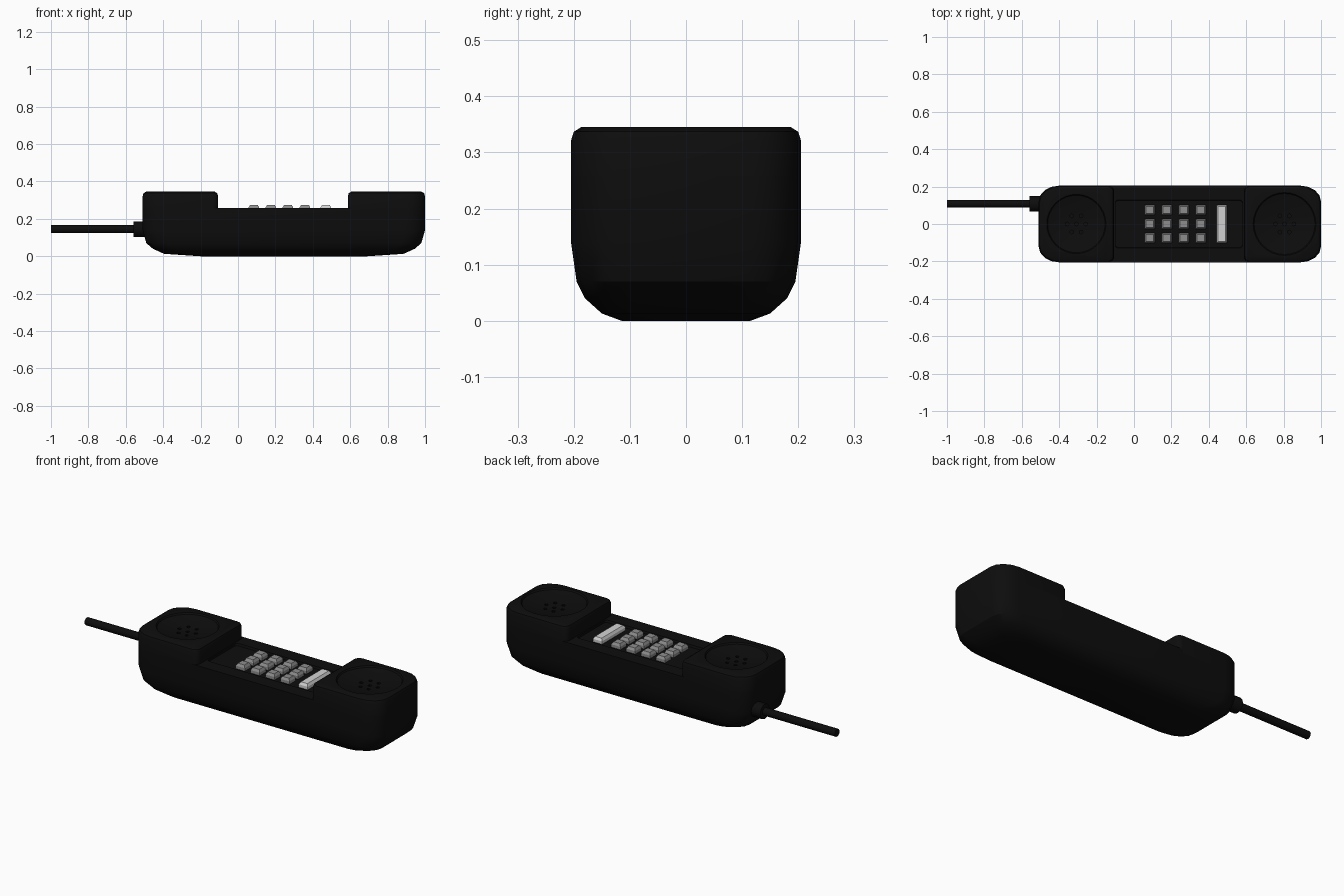
import bpy, bmesh, math
from mathutils import Matrix, Vector

if "Cube" in bpy.data.objects:
    bpy.data.objects.remove(bpy.data.objects["Cube"])

def material(name, v):
    m = bpy.data.materials.new(name)
    m.diffuse_color = (v, v, v, 1)
    m.use_nodes = True
    m.node_tree.nodes["Principled BSDF"].inputs["Base Color"].default_value = m.diffuse_color
    return m

BLACK = material("black_plastic", 0.004)
GREY = material("grey_keys", 0.27)
LIGHT = material("light_bar", 0.65)

def finish(bm, name, mat):
    bmesh.ops.recalc_face_normals(bm, faces=bm.faces)
    me = bpy.data.meshes.new(name)
    bm.to_mesh(me)
    bm.free()
    ob = bpy.data.objects.new(name, me)
    bpy.context.collection.objects.link(ob)
    me.materials.append(mat)
    return ob

def outline(x0, x1, hw, r0, r1, n=4):
    """Rounded rectangle; r0 / r1 are (rx, ry) corner radii at the left / right end."""
    pts = []
    for sx, sy, a0 in ((1, 1, 0), (-1, 1, 90), (-1, -1, 180), (1, -1, 270)):
        rx, ry = r1 if sx > 0 else r0
        cx = (x1 - rx) if sx > 0 else (x0 + rx)
        for i in range(n + 1):
            a = math.radians(a0 + 90 * i / n)
            pts.append((cx + rx * math.cos(a), sy * (hw - ry) + ry * math.sin(a)))
    return pts

def loft(levels, name, mat):
    """Skin a stack of (z, outline) rings and cap both ends."""
    bm = bmesh.new()
    rings = [[bm.verts.new((x, y, z)) for x, y in pts] for z, pts in levels]
    n = len(rings[0])
    for a, b in zip(rings, rings[1:]):
        for i in range(n):
            bm.faces.new((a[i], a[(i + 1) % n], b[(i + 1) % n], b[i]))
    bm.faces.new(rings[0])
    bm.faces.new(rings[-1])
    return finish(bm, name, mat)

def circle(cx, cy, r, n):
    return [(cx + r * math.cos(2 * math.pi * i / n), cy + r * math.sin(2 * math.pi * i / n))
            for i in range(n)]

def cut(ob, cutter):
    mod = ob.modifiers.new("cut", 'BOOLEAN')
    mod.operation, mod.solver, mod.object = 'DIFFERENCE', 'EXACT', cutter
    bpy.context.view_layer.objects.active = ob
    bpy.ops.object.modifier_apply(modifier=mod.name)
    bpy.data.objects.remove(cutter, do_unlink=True)

def smooth(ob, angle=32):
    bpy.ops.object.select_all(action='DESELECT')
    ob.select_set(True)
    bpy.context.view_layer.objects.active = ob
    bpy.ops.object.shade_smooth_by_angle(angle=math.radians(angle))

CX, TOP, DECK = 0.245, 0.345, 0.258
R = (0.11, 0.085)

# Handset body: rounded hull widening from the flat underside
hull = [(0, 0.445, 0.115), (0.013, 0.64, 0.15), (0.04, 0.70, 0.18),
        (0.07, 0.735, 0.195), (0.14, 0.755, 0.205), (DECK, 0.755, 0.205)]
body = loft([(z, outline(CX - l, CX + l, w, R, R)) for z, l, w in hull], "handset_body", BLACK)

# Shallow keypad recess between the two ends
S = (0.015, 0.015)
cut(body, loft([(0.246, outline(-0.10, 0.58, 0.125, S, S)),
                (0.28, outline(-0.10, 0.58, 0.135, S, S))], "recess_cutter", BLACK))
smooth(body)

# Raised ends, each with a round dish and a ring of small holes
I = (0.03, 0.03)
for name, x0, x1, r0, r1, cx, rad in (("mouthpiece", -0.51, -0.106, R, I, -0.308, 0.165),
                                      ("earpiece", 0.587, 1.0, I, R, 0.805, 0.175)):
    steps = [(DECK - 0.02, 0), (TOP - 0.024, 0), (TOP - 0.008, 0.005), (TOP, 0.018)]
    block = loft([(z, outline(x0 + d, x1 - d, 0.205 - d, r0, r1)) for z, d in steps],
                 name, BLACK)
    dish = [(TOP - 0.032, 0.03), (TOP - 0.028, 0.35), (TOP - 0.018, 0.7),
            (TOP - 0.008, 0.93), (TOP + 0.01, 1.0)]
    cut(block, loft([(z, circle(cx, 0, rad * k, 32)) for z, k in dish], "dish_cutter", BLACK))
    for hx, hy in circle(cx, 0, 0.05, 6) + [(cx, 0)]:
        cut(block, loft([(z, circle(hx, hy, 0.01, 8)) for z in (TOP - 0.045, TOP)],
                        "hole_cutter", BLACK))
    smooth(block)

# Keypad: 4 x 3 tapered keys and one long bar key
def key(name, x, y, sx, sy, mat):
    levels = []
    for z, d in ((0.24, 0), (0.262, 0), (0.275, 0.008)):
        a, b = sx / 2 - d, sy / 2 - d
        levels.append((z, [(x + a, y + b), (x - a, y + b), (x - a, y - b), (x + a, y - b)]))
    return loft(levels, name, mat)

for i in range(4):
    for j in range(3):
        key(f"key_{i}_{j}", 0.085 + 0.091 * i, 0.075 * (j - 1), 0.056, 0.054, GREY)
key("bar_key", 0.47, 0, 0.056, 0.204, LIGHT)

# Cord and its strain-relief collar
def rod(name, x0, x1, r, n):
    bm = bmesh.new()
    bmesh.ops.create_cone(bm, cap_ends=True, segments=n, radius1=r, radius2=r, depth=x1 - x0)
    bm.transform(Matrix.Translation(Vector(((x0 + x1) / 2, 0.108, 0.145)))
                 @ Matrix.Rotation(math.pi / 2, 4, 'Y'))
    smooth(finish(bm, name, BLACK), 50)

rod("cord", -1.0, -0.5, 0.021, 12)
rod("cord_collar", -0.558, -0.47, 0.041, 12)
